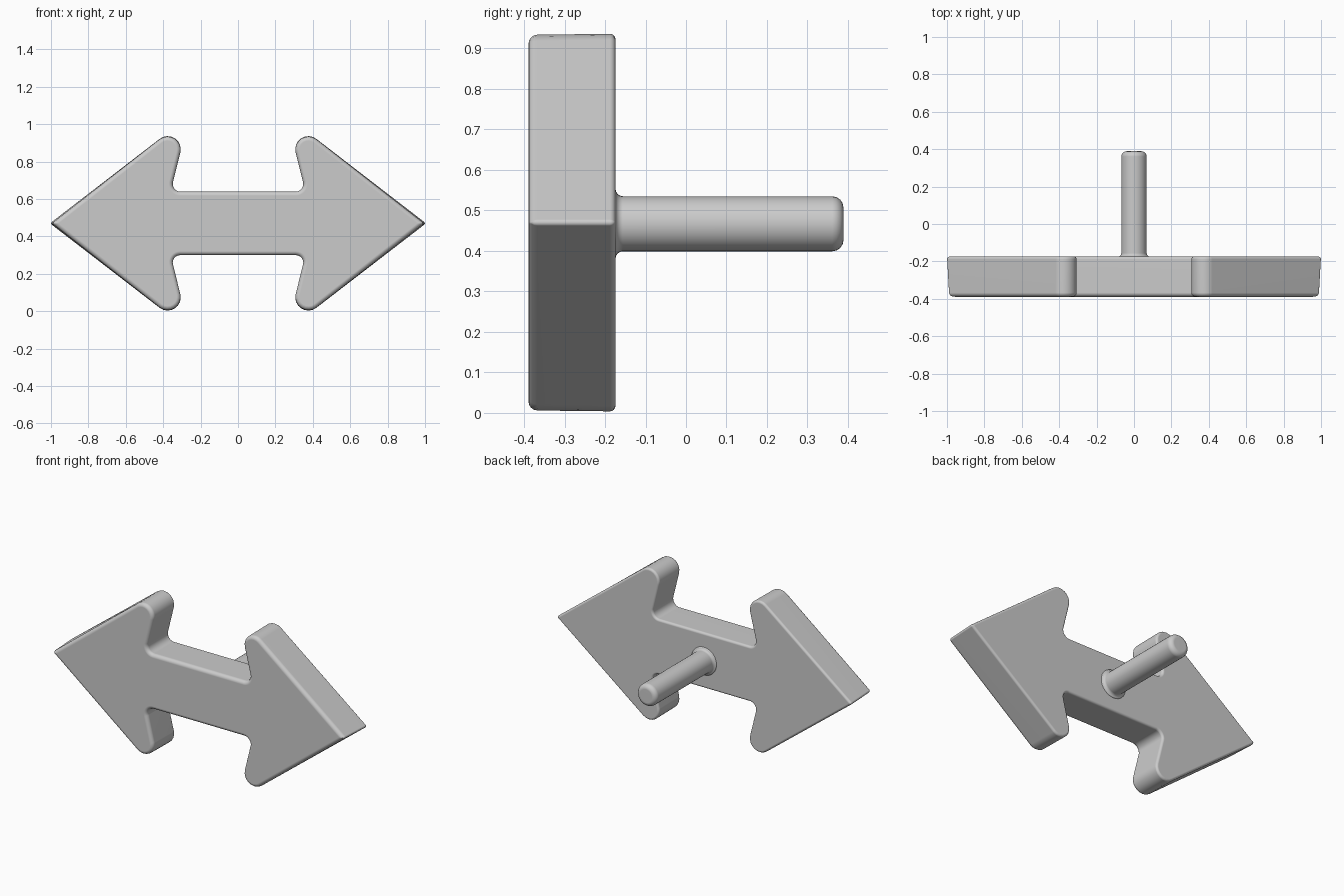
import bpy, bmesh, math
from mathutils import Vector, Matrix

if "Cube" in bpy.data.objects:
    bpy.data.objects.remove(bpy.data.objects["Cube"])

MID = 0.47  # height of the horizontal symmetry line
ARC = 8     # segments per rounded corner


def outline(inset, tip):
    """Double-arrow outline (x, height) with rounded corners, shrunk by inset."""
    top = [(0.26, 0.574, 0.07), (0.36, 0.17, 0.04)]
    top += [(-x, z, r) for x, z, r in reversed(top)]
    corners = [(tip, 0, 0.01)] + top + [(-tip, 0, 0.01)]
    corners += [(x, -z, r) for x, z, r in reversed(top)]
    pts = []
    n = len(corners)
    for i, (x, z, r) in enumerate(corners):
        p = Vector((x, z))
        a = (p - Vector(corners[i - 1][:2])).normalized()
        b = (Vector(corners[(i + 1) % n][:2]) - p).normalized()
        n1, n2 = Vector((-a.y, a.x)), Vector((-b.y, b.x))
        turn = math.atan2(a.x * b.y - a.y * b.x, a.dot(b))
        s = 1 if turn > 0 else -1
        m = (n1 + n2) / (1 + n1.dot(n2))
        rad = max(r - s * inset, 0.003)
        c = p + m * (inset + s * rad)
        for k in range(ARC + 1):
            pts.append(c - Matrix.Rotation(turn * k / ARC, 2) @ n1 * (s * rad))
    return pts


def loft(name, rings):
    """Skin a list of closed rings and cap both ends."""
    bm = bmesh.new()
    loops = [[bm.verts.new(p) for p in ring] for ring in rings]
    for lo, hi in zip(loops, loops[1:]):
        for i in range(len(lo)):
            j = (i + 1) % len(lo)
            bm.faces.new((lo[i], lo[j], hi[j], hi[i]))
    bm.faces.new(loops[0])
    bm.faces.new(loops[-1])
    bmesh.ops.recalc_face_normals(bm, faces=bm.faces)
    mesh = bpy.data.meshes.new(name)
    bm.to_mesh(mesh)
    bm.free()
    mesh.shade_smooth()
    ob = bpy.data.objects.new(name, mesh)
    bpy.context.collection.objects.link(ob)
    wn = ob.modifiers.new("face_normals", 'WEIGHTED_NORMAL')
    wn.keep_sharp = True
    return ob


# Arrow plate: rounded front and back rims, tips slightly tapered to the front
FRONT, BACK, RF, RB = -0.389, -0.174, 0.022, 0.014
angles = [math.pi / 2 * k / 4 for k in range(5)]
levels = [(FRONT + RF * (1 - math.sin(a)), RF * (1 - math.cos(a))) for a in reversed(angles)]
levels += [(BACK - RB * (1 - math.sin(a)), RB * (1 - math.cos(a))) for a in angles]
rings = []
for y, inset in levels:
    tip = 1.006 - 0.012 * (BACK - y) / (BACK - FRONT)
    rings.append([(p.x, y, MID + p.y) for p in outline(inset, tip)])
loft("arrow_plate", rings)

# Peg: flared foot where it meets the plate, rounded end
R, END, RE, FLARE = 0.068, 0.389, 0.028, 0.018
profile = [(-0.20, R + FLARE)]
profile += [(BACK + FLARE * (1 - math.cos(a)), R + FLARE * (1 - math.sin(a))) for a in angles]
profile += [(END - RE * (1 - math.sin(a)), R - RE * (1 - math.cos(a))) for a in angles]
SIDES = 32
loft("peg", [[(r * math.cos(2 * math.pi * i / SIDES), y,
               MID - 0.003 + r * math.sin(2 * math.pi * i / SIDES)) for i in range(SIDES)]
             for y, r in profile])
